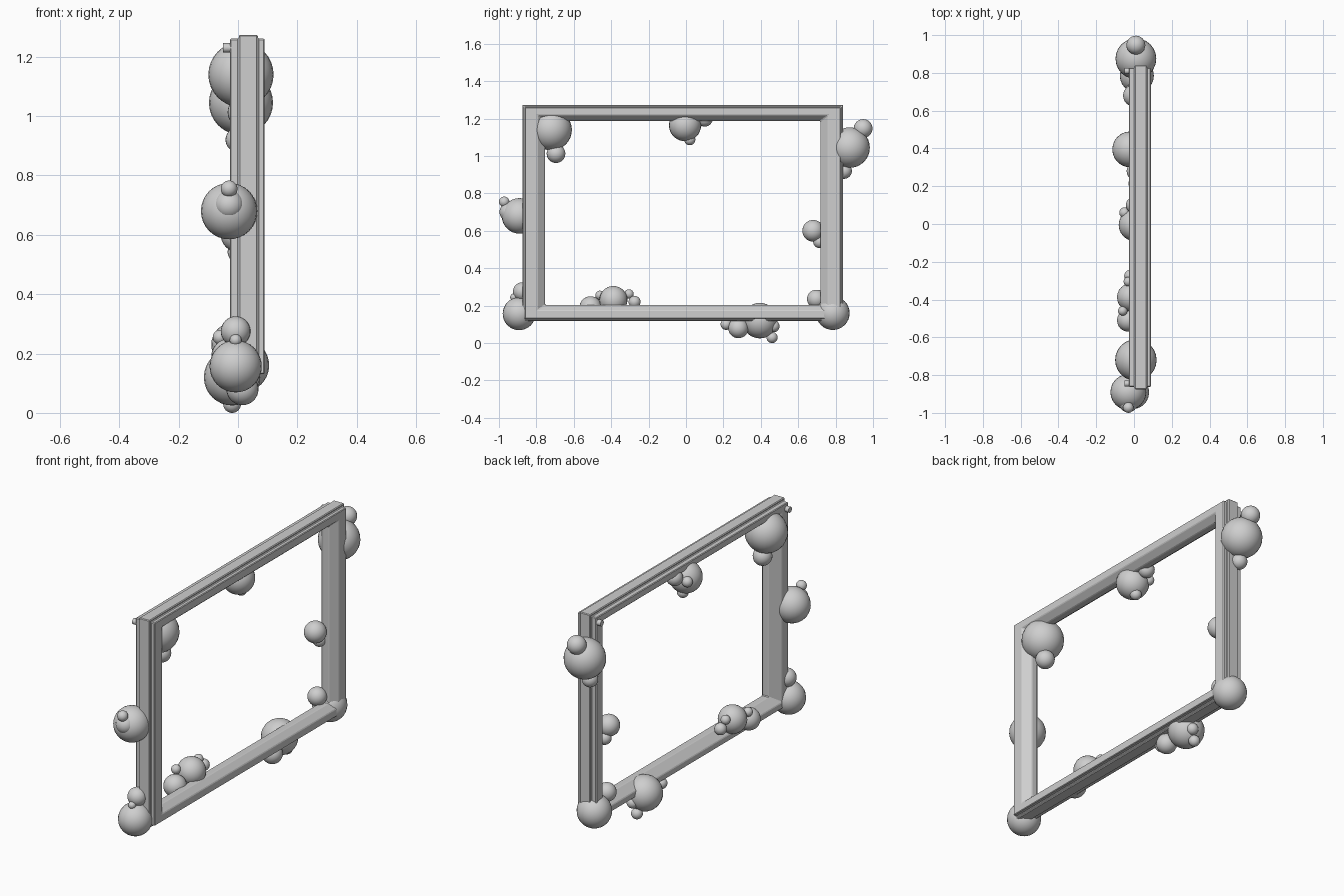
import bpy, bmesh

cube = bpy.data.objects.get("Cube")
if cube:
    bpy.data.objects.remove(cube, do_unlink=True)

# Single plain grey
grey = bpy.data.materials.new("light_grey")
grey.use_nodes = True
color = (0.62, 0.62, 0.62, 1)
grey.diffuse_color = color
grey.node_tree.nodes["Principled BSDF"].inputs["Base Color"].default_value = color


def finish(name, bm, angle=None):
    bmesh.ops.recalc_face_normals(bm, faces=bm.faces)
    mesh = bpy.data.meshes.new(name)
    bm.to_mesh(mesh)
    bm.free()
    mesh.materials.append(grey)
    obj = bpy.data.objects.new(name, mesh)
    bpy.context.collection.objects.link(obj)
    if angle:
        bpy.ops.object.select_all(action='DESELECT')
        obj.select_set(True)
        bpy.context.view_layer.objects.active = obj
        bpy.ops.object.shade_smooth_by_angle(angle=angle)
    return obj


# Frame: profile of (x, inset fraction) swept round a mitred rectangle
Y0, Y1, Z0, Z1 = -0.875, 0.84, 0.118, 1.274
DY, DZ, STEP = 0.122, 0.086, 0.013
profile = [(0.003, 0), (0.067, 0), (0.067, STEP), (0.09, STEP), (0.09, 0.65),
           (0.055, 1), (0.02, 1), (-0.027, 0.55), (-0.027, STEP), (0.003, STEP)]
bm = bmesh.new()
rings = []
for sy, sz in ((0, 0), (1, 0), (1, 1), (0, 1)):
    ring = []
    for x, t in profile:
        iy, iz = (t, t) if t == STEP else (t * DY, t * DZ)
        ring.append(bm.verts.new((x, Y1 - iy if sy else Y0 + iy,
                                  Z1 - iz if sz else Z0 + iz)))
    rings.append(ring)
n = len(profile)
for i in range(4):
    a, b = rings[i], rings[(i + 1) % 4]
    for j in range(n):
        k = (j + 1) % n
        bm.faces.new((a[j], a[k], b[k], b[j]))
frame = finish("frame", bm)
bevel = frame.modifiers.new("soft_edges", 'BEVEL')
bevel.width = 0.004
bevel.segments = 1

# Small pegs on the rear corners
for y, side in ((-0.845, "front"), (0.81, "back")):
    for z, level in ((1.23, "upper"), (0.165, "lower")):
        bm = bmesh.new()
        bmesh.ops.create_cone(bm, cap_ends=True, segments=12, radius1=0.016,
                              radius2=0.016, depth=0.03)
        for v in bm.verts:
            v.co = (v.co.z - 0.035, v.co.x + y, v.co.y + z)
        finish(f"peg_{level}_{side}", bm, 0.6)

# Clusters of balls growing on the frame: x, y, z, radius
clusters = {
    "upper_front": [(.01, -.72, 1.14, .11), (.015, -.695, 1.013, .05)],
    "top_middle": [(.005, -.005, 1.165, .086), (.005, .02, 1.088, .03),
                   (0, .1, 1.2, .043), (-.05, .06, 1.175, .028)],
    "upper_back": [(.01, .875, 1.045, .108), (.01, .947, 1.147, .05),
                   (0, .845, .92, .042)],
    "front_middle": [(-.03, -.89, .68, .095), (-.03, -.972, .755, .028),
                     (-.03, -.947, .70, .05)],
    "back_middle": [(0, .68, .6, .058), (0, .715, .542, .035)],
    "lower_front": [(-.008, -.892, .157, .088), (-.008, -.875, .275, .05),
                    (-.008, -.92, .245, .02)],
    "lower_back": [(.015, .785, .16, .09), (0, .697, .235, .05)],
    "bottom_upper": [(-.015, -.388, .23, .075), (-.03, -.51, .19, .06),
                     (-.06, -.46, .255, .025), (-.03, -.305, .262, .025),
                     (-.02, -.275, .22, .032)],
    "bottom_lower": [(-.02, .395, .12, .095), (.015, .28, .08, .054),
                     (-.02, .46, .03, .03), (0, .215, .1, .03),
                     (0, .468, .09, .032)],
}
for place, balls in clusters.items():
    bm = bmesh.new()
    for x, y, z, r in balls:
        made = bmesh.ops.create_uvsphere(bm, u_segments=24, v_segments=16, radius=r)
        bmesh.ops.translate(bm, verts=made["verts"], vec=(x, y, z))
    finish("balls_" + place, bm, 0.8)
